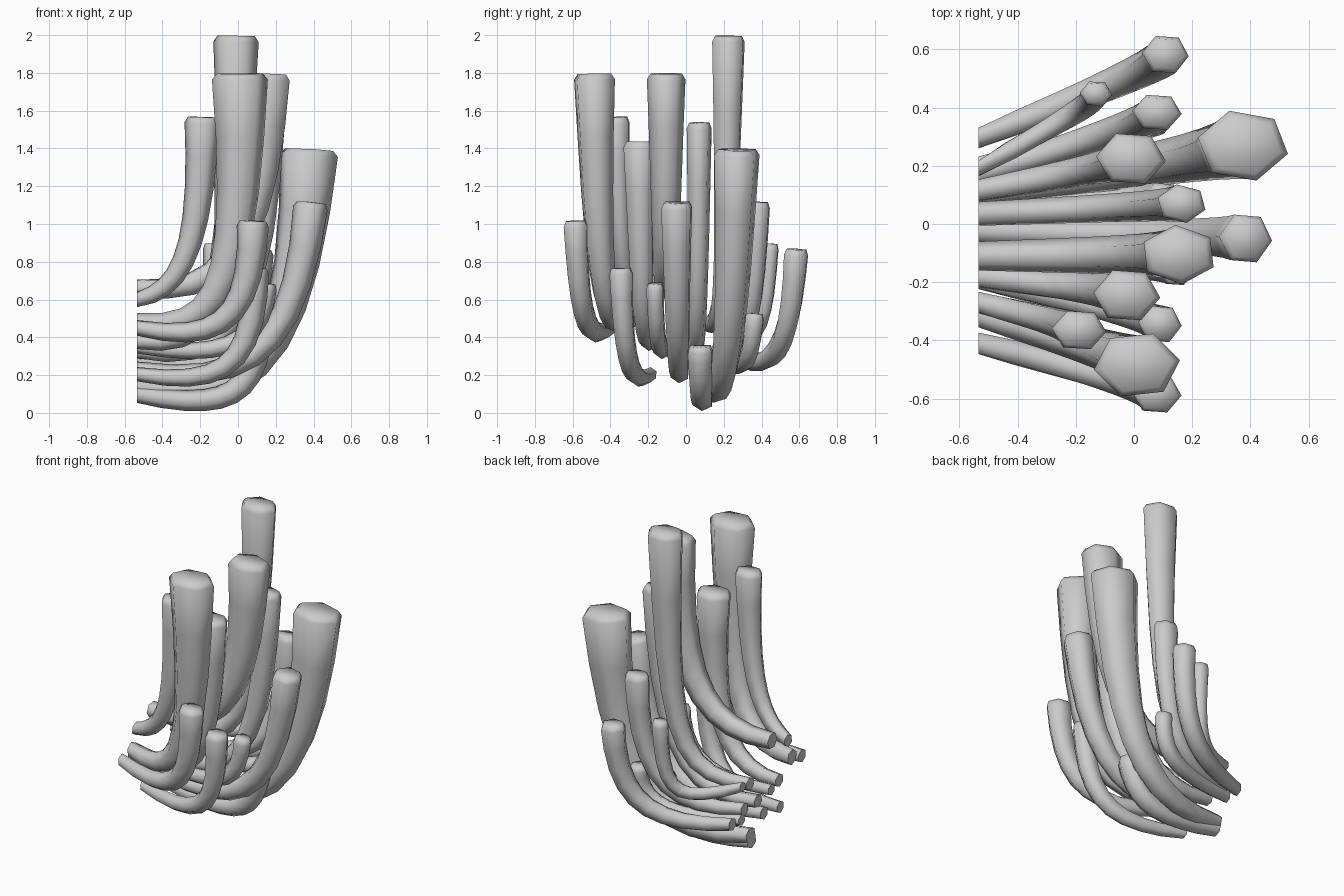
import bpy, bmesh, math
from mathutils import Vector

if "Cube" in bpy.data.objects:
    bpy.data.objects.remove(bpy.data.objects["Cube"])

BACK = -0.535   # flat plane where every stalk starts
SIDES = 6
STEPS = 9


def bezier(p, t):
    u = 1 - t
    return p[0]*u**3 + p[1]*3*u*u*t + p[2]*3*u*t*t + p[3]*t**3


def stalk(name, tip, base, corner, rx, ry, rb=0.042, rot=-5, k=0.75):
    """Tapered six-sided tube: base (y, z) on the back plane, bending at corner (x, z) up to tip."""
    t3 = Vector(tip)
    b3 = Vector((BACK, base[0], base[1]))
    f = min(1, max(0, (t3.x - corner[0]) / (t3.x - BACK))) + 0.12
    c3 = Vector((corner[0], t3.y + (b3.y - t3.y)*f, corner[1]))
    ctrl = [b3, b3.lerp(c3, k), t3.lerp(c3, k), t3]
    pts = [bezier(ctrl, i / STEPS) for i in range(STEPS + 1)]
    dist = [0]
    for a, b in zip(pts, pts[1:]):
        dist.append(dist[-1] + (b - a).length)
    angles = [math.radians(rot) + 2*math.pi*i/SIDES for i in range(SIDES)]
    ax = rx / max(math.cos(w) for w in angles)
    ay = ry / max(math.sin(w) for w in angles)
    bm = bmesh.new()
    rings = []

    def ring(c, tan, s, shrink=1.0, flat=False):
        side = Vector((0, 1, 0))
        side = (side - tan * side.dot(tan)).normalized()
        nrm = side.cross(tan).normalized()
        a = (rb + (ax - rb)*s) * shrink
        b = (rb + (ay - rb)*s) * shrink
        vs = []
        for w in angles:
            v = c + nrm*(a*math.cos(w)) + side*(b*math.sin(w))
            if flat:
                v.x = BACK
            v.z = min(v.z, t3.z)
            vs.append(bm.verts.new(v))
        rings.append(vs)

    # Body rings, then the rounded end
    end_tan = (pts[-1] - pts[-2]).normalized()
    for i, p in enumerate(pts):
        tan = (pts[min(i+1, STEPS)] - pts[max(i-1, 0)]).normalized()
        c = p - end_tan*0.035 if i == STEPS else p
        ring(c, tan, dist[i]/dist[-1], flat=(i == 0))
    ring(pts[-1] - end_tan*0.004, end_tan, 1, 0.82)
    for lo, hi in zip(rings, rings[1:]):
        for i in range(SIDES):
            j = (i+1) % SIDES
            bm.faces.new((lo[i], lo[j], hi[j], hi[i]))
    start = bm.faces.new(rings[0][::-1])
    bm.faces.new(rings[-1])
    bmesh.ops.recalc_face_normals(bm, faces=bm.faces)
    for face in bm.faces:
        face.smooth = face is not start
    for e in start.edges:
        e.smooth = False
    me = bpy.data.meshes.new(name)
    bm.to_mesh(me)
    bm.free()
    bpy.context.collection.objects.link(bpy.data.objects.new(name, me))


# Tall stalks
stalk("stalk_tall_front", (0.01, -0.485, 1.8), (-0.31, 0.48), (0.03, 0.4), 0.148, 0.108, 0.05, 8, 0.8)
stalk("stalk_tall_middle", (0.155, -0.105, 1.8), (-0.11, 0.66), (0.13, 0.6), 0.12, 0.102, 0.05, -25)
stalk("stalk_tallest", (-0.01, 0.225, 2.0), (0.115, 0.47), (-0.02, 0.44), 0.12, 0.086, k=0.88)
stalk("stalk_thick_right", (0.377, 0.27, 1.4), (0.11, 0.14), (0.3, -0.03), 0.155, 0.12, 0.05, -13)
stalk("stalk_mid_slim", (0.165, 0.07, 1.54), (0.035, 0.33), (0.13, 0.2), 0.082, 0.066, 0.042, -18)
stalk("stalk_mid_front", (-0.025, -0.245, 1.44), (-0.18, 0.38), (0.0, 0.32), 0.115, 0.086)
stalk("stalk_left", (-0.188, -0.365, 1.57), (-0.27, 0.6), (-0.2, 0.67), 0.094, 0.066)
# Medium stalks
stalk("stalk_right", (0.388, -0.05, 1.12), (-0.025, 0.23), (0.28, 0.09), 0.092, 0.082)
stalk("stalk_front_edge", (0.08, -0.585, 1.02), (-0.41, 0.45), (0.07, 0.33), 0.085, 0.064)
stalk("stalk_rear_medium", (0.08, 0.385, 1.12), (0.17, 0.33), (0.08, 0.25), 0.085, 0.06)
stalk("stalk_rear_slim", (-0.13, 0.45, 0.9), (0.19, 0.48), (-0.13, 0.34), 0.055, 0.042, 0.034, k=0.88)
stalk("stalk_rear_edge", (0.11, 0.585, 0.87), (0.295, 0.28), (0.1, 0.2), 0.08, 0.064)
# Short stalks
stalk("stalk_short_front", (0.09, -0.345, 0.77), (-0.19, 0.205), (0.1, 0.1), 0.075, 0.062, 0.038)
stalk("stalk_short_middle", (0.15, -0.165, 0.69), (-0.1, 0.35), (0.12, 0.26), 0.06, 0.046, 0.036)
stalk("stalk_shortest", (0.105, 0.075, 0.36), (0.1, 0.1), (0.05, -0.015), 0.07, 0.066, 0.048)
stalk("stalk_short_rear", (0.08, 0.365, 0.53), (0.2, 0.27), (0.1, 0.19), 0.06, 0.05, 0.036)
